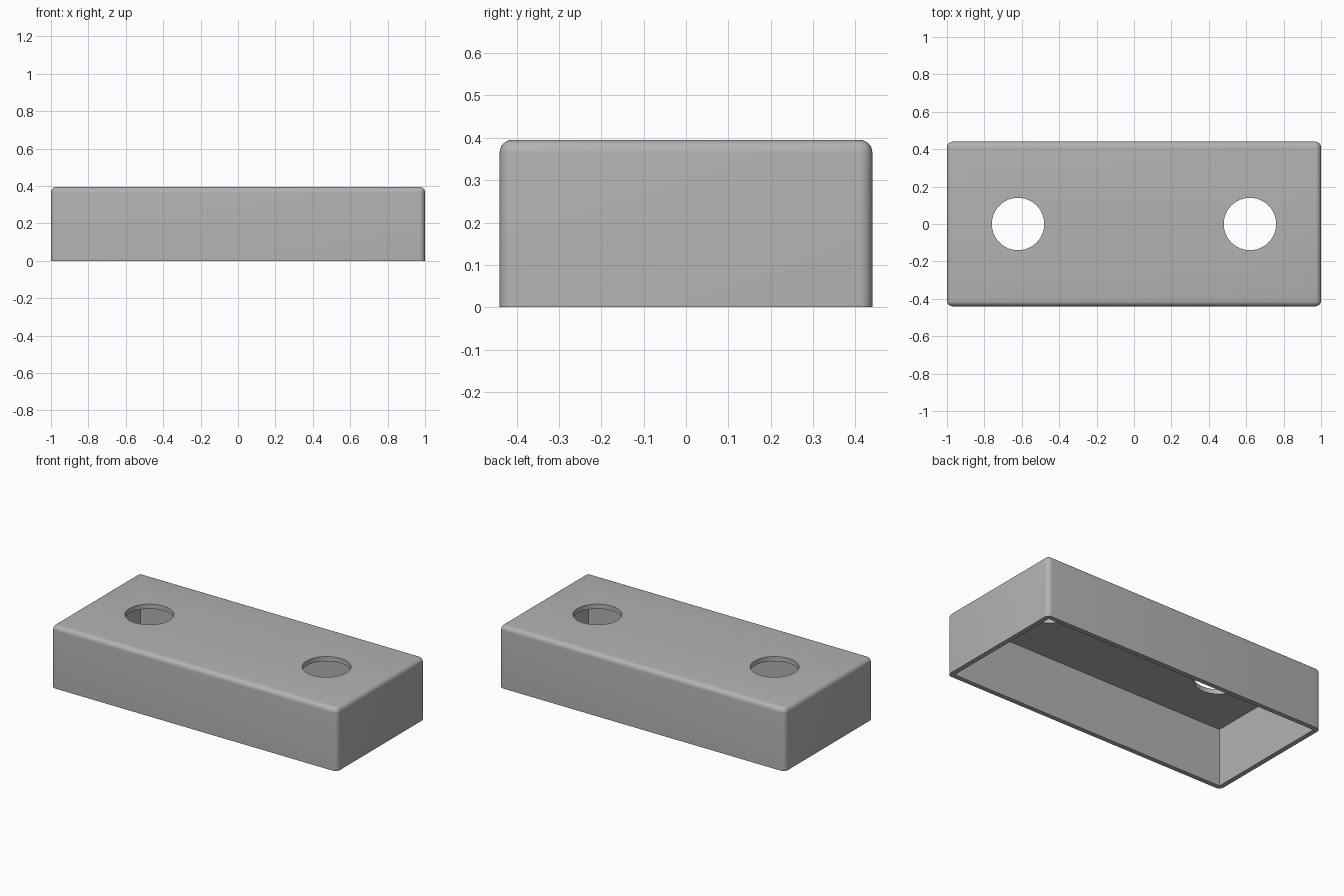
import bpy, bmesh, math
from mathutils import Matrix

if "Cube" in bpy.data.objects:
    bpy.data.objects.remove(bpy.data.objects["Cube"])

L, W, H = 2.0, 0.88, 0.395      # outer size
WALL, RADIUS = 0.03, 0.03       # wall thickness, rounding of outer edges
HOLE_X, HOLE_R = 0.62, 0.14

grey = bpy.data.materials.new("light grey")
grey.diffuse_color = (0.45, 0.45, 0.45, 1)
grey.use_nodes = True
grey.node_tree.nodes["Principled BSDF"].inputs["Base Color"].default_value = grey.diffuse_color


def make_object(name, bm):
    mesh = bpy.data.meshes.new(name)
    bm.to_mesh(mesh)
    bm.free()
    mesh.materials.append(grey)
    obj = bpy.data.objects.new(name, mesh)
    bpy.context.collection.objects.link(obj)
    return obj


def box(sx, sy, z0, z1):
    bm = bmesh.new()
    bmesh.ops.create_cube(bm, size=1, matrix=Matrix.Translation((0, 0, (z0 + z1) / 2))
                          @ Matrix.Diagonal((sx, sy, z1 - z0, 1)))
    return bm


def cut(target, cutter):
    cutter.hide_render = True
    cutter.hide_set(True)
    mod = target.modifiers.new(cutter.name, 'BOOLEAN')
    mod.operation, mod.solver, mod.object = 'DIFFERENCE', 'EXACT', cutter


# Outer block, rounded on every edge except the open bottom rim
bm = box(L, W, 0, H)
edges = [e for e in bm.edges if max(v.co.z for v in e.verts) > H / 2]
bmesh.ops.bevel(bm, geom=edges, offset=RADIUS, segments=6, profile=0.5, affect='EDGES')
cover = make_object("cover_shell", bm)

# Hollow inside, open underneath
cut(cover, make_object("cavity_cutter", box(L - 2 * WALL, W - 2 * WALL, -0.1, H - WALL)))

# Two round holes through the top
for side, name in ((-1, "left_hole_cutter"), (1, "right_hole_cutter")):
    bm = bmesh.new()
    bmesh.ops.create_cone(bm, cap_ends=True, segments=64, radius1=HOLE_R, radius2=HOLE_R,
                          depth=0.3, matrix=Matrix.Translation((side * HOLE_X, 0, H)))
    cut(cover, make_object(name, bm))

# Apply the cuts, then smooth the rounded edges and hole walls
bpy.context.view_layer.objects.active = cover
cover.select_set(True)
for mod in list(cover.modifiers):
    bpy.ops.object.modifier_apply(modifier=mod.name)
bpy.ops.object.shade_smooth_by_angle(angle=math.radians(30))
